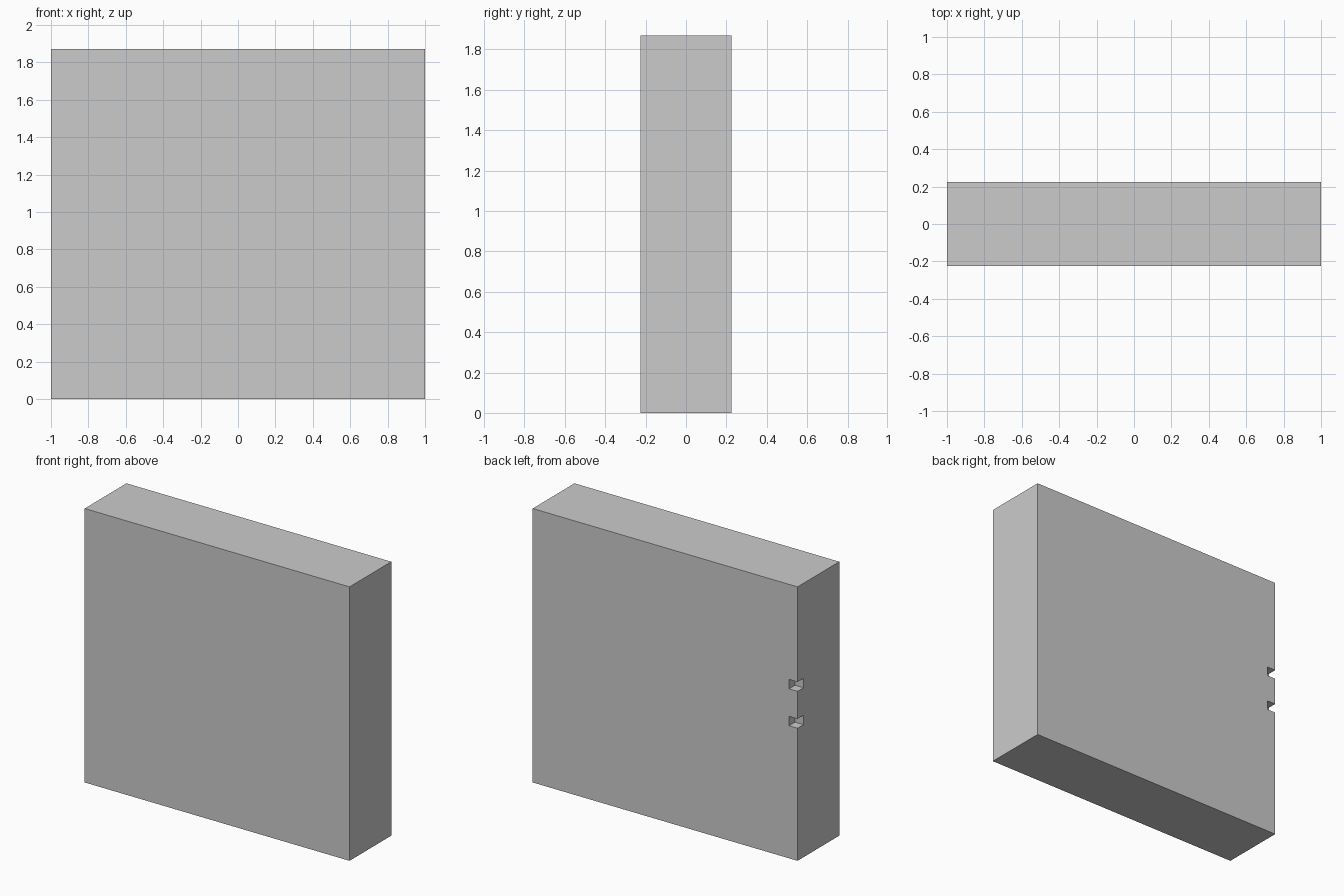
import bpy

if "Cube" in bpy.data.objects:
    bpy.data.objects.remove(bpy.data.objects["Cube"])

WIDTH, DEPTH, HEIGHT = 2.0, 0.45, 1.87
NOTCH = 0.064


def box(name, size, center):
    bpy.ops.mesh.primitive_cube_add(size=1, location=center)
    ob = bpy.context.object
    ob.name = name
    ob.scale = size
    bpy.ops.object.transform_apply(location=True, rotation=False, scale=True)
    return ob


# Main slab
slab = box("slab", (WIDTH, DEPTH, HEIGHT), (0, 0, HEIGHT / 2))

# Two small cube notches cut into the back left vertical edge
for i, z in enumerate((0.937, 1.189)):
    cutter = box(f"notch_cutter_{i + 1}", (2 * NOTCH, 2 * NOTCH, NOTCH),
                 (-WIDTH / 2, DEPTH / 2, z))
    cutter.hide_render = True
    mod = slab.modifiers.new("notch", 'BOOLEAN')
    mod.operation = 'DIFFERENCE'
    mod.solver = 'EXACT'
    mod.object = cutter
    bpy.context.view_layer.objects.active = slab
    bpy.ops.object.modifier_apply(modifier=mod.name)
    bpy.data.objects.remove(cutter, do_unlink=True)
